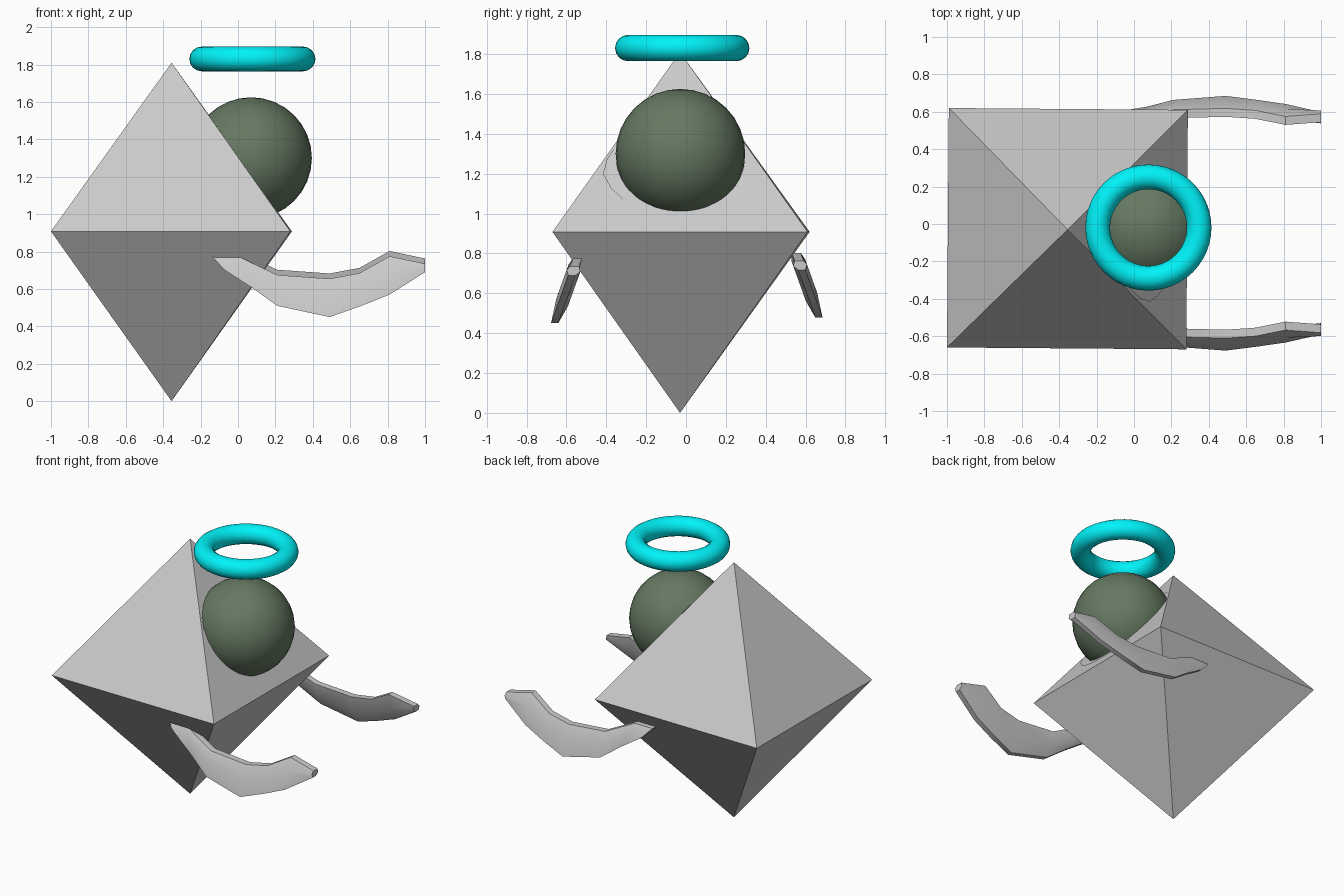
import bpy, bmesh, math
from mathutils import Vector

if "Cube" in bpy.data.objects:
    bpy.data.objects.remove(bpy.data.objects["Cube"])


def mesh_object(name, bm):
    bmesh.ops.recalc_face_normals(bm, faces=bm.faces)
    mesh = bpy.data.meshes.new(name)
    bm.to_mesh(mesh)
    bm.free()
    ob = bpy.data.objects.new(name, mesh)
    bpy.context.collection.objects.link(ob)
    return ob


def colour(ob, name, rgb):
    mat = bpy.data.materials.new(name)
    mat.diffuse_color = (*rgb, 1)
    mat.use_nodes = True
    mat.node_tree.nodes["Principled BSDF"].inputs["Base Color"].default_value = mat.diffuse_color
    ob.data.materials.append(mat)


def smooth(ob, degrees):
    bpy.ops.object.select_all(action='DESELECT')
    ob.select_set(True)
    bpy.context.view_layer.objects.active = ob
    bpy.ops.object.shade_smooth_by_angle(angle=math.radians(degrees))


# Octahedral body: a square waist between two apexes
bm = bmesh.new()
top = bm.verts.new((-0.355, -0.03, 1.81))
bottom = bm.verts.new((-0.355, -0.03, 0))
waist = [bm.verts.new((x, y, 0.908)) for x, y in
         [(-1, -0.66), (0.28, -0.67), (0.288, 0.61), (-0.99, 0.62)]]
for i in range(4):
    a, b = waist[i], waist[(i + 1) % 4]
    bm.faces.new((a, b, top))
    bm.faces.new((b, a, bottom))
mesh_object("body", bm)

# Thin socket rim lying on the sloping face behind the eye, trimmed at its edges
apex = Vector((-0.355, -0.03, 1.81))
down = Vector((0.64, 0, -0.902)).normalized()
normal = Vector((0.902, 0, 0.64)).normalized()
bm = bmesh.new()
rim = []
for i in range(24):
    a = 2 * math.pi * i / 24
    s = 0.66 + 0.36 * math.cos(a)
    limit = 0.57 * s - 0.01
    y = max(-limit, min(limit, 0.4 * math.sin(a)))
    rim.append(bm.verts.new(apex + down * s + Vector((0, y, 0)) + normal * 0.004))
bm.faces.new(rim)
mesh_object("socket_rim", bm)

# Round eye, half sunk in the body
bpy.ops.mesh.primitive_uv_sphere_add(segments=32, ring_count=16, radius=0.325,
                                     location=(0.07, -0.028, 1.3))
eye = bpy.context.object
eye.name = "eye"
colour(eye, "moss_green", (0.13, 0.19, 0.12))
smooth(eye, 40)

# Floating ring
bpy.ops.mesh.primitive_torus_add(major_segments=48, minor_segments=16,
                                 major_radius=0.271, minor_radius=0.066,
                                 location=(0.077, -0.019, 1.83))
ring = bpy.context.object
ring.name = "floating_ring"
colour(ring, "cyan", (0.0, 0.9, 0.95))
smooth(ring, 40)

# Curved arms: (top x, top z, bottom x, bottom z) at each station
STATIONS = [(-0.14, 0.775, -0.07, 0.70), (0.0, 0.775, 0.07, 0.61),
            (0.21, 0.675, 0.21, 0.51), (0.49, 0.655, 0.49, 0.45),
            (0.65, 0.685, 0.66, 0.51), (0.81, 0.775, 0.81, 0.57),
            (1.0, 0.735, 1.0, 0.69)]
SECTION = [(0, -0.02), (0, 0.025), (0.4, 0.036), (1, 0.018), (1, -0.018), (0.6, -0.036)]


def arm(name, side, lift, out):
    bm = bmesh.new()
    loops = []
    for xt, zt, xb, zb in STATIONS:
        loop = []
        for t, w in SECTION:
            x, z = xt + (xb - xt) * t, zt + (zb - zt) * t
            y = 0.605 - 0.36 * (z - 0.6) + w + out
            loop.append(bm.verts.new((x, side * y, z + lift)))
        loops.append(loop)
    n = len(SECTION)
    for a, b in zip(loops, loops[1:]):
        for i in range(n):
            j = (i + 1) % n
            bm.faces.new((a[i], a[j], b[j], b[i]))
    bm.faces.new(loops[0])
    bm.faces.new(loops[-1])
    smooth(mesh_object(name, bm), 35)


arm("front_arm", -1, 0, 0)
arm("back_arm", 1, 0.028, 0.008)
